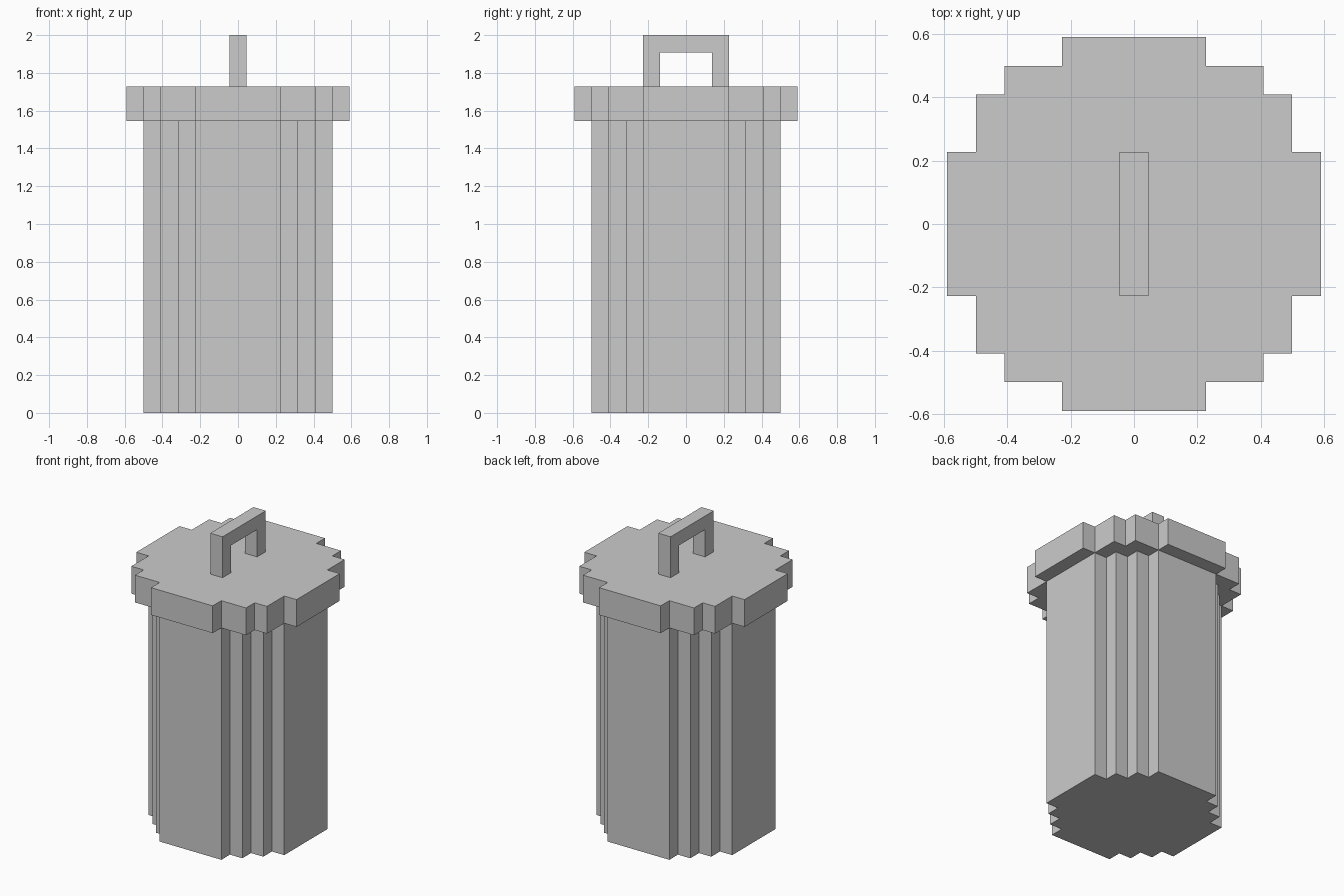
import bpy, bmesh
from mathutils import Vector

if "Cube" in bpy.data.objects:
    bpy.data.objects.remove(bpy.data.objects["Cube"])

U = 2 / 22  # one block of the stepped grid


def extrude_profile(name, points, depth):
    """Extrude a closed planar outline (in block units) along a vector."""
    bm = bmesh.new()
    face = bm.faces.new([bm.verts.new(Vector(p) * U) for p in points])
    res = bmesh.ops.extrude_face_region(bm, geom=[face], use_keep_orig=True)
    moved = [g for g in res["geom"] if isinstance(g, bmesh.types.BMVert)]
    bmesh.ops.translate(bm, verts=moved, vec=Vector(depth) * U)
    bmesh.ops.recalc_face_normals(bm, faces=bm.faces)
    mesh = bpy.data.meshes.new(name)
    bm.to_mesh(mesh)
    bm.free()
    obj = bpy.data.objects.new(name, mesh)
    bpy.context.collection.objects.link(obj)
    return obj


def stepped_disc(name, quarter, z0, z1):
    """Blocky round slab: one quarter outline turned four times."""
    outline = []
    for _ in range(4):
        outline += [(x, y, z0) for x, y in quarter]
        quarter = [(-y, x) for x, y in quarter]
    return extrude_profile(name, outline, (0, 0, z1 - z0))


# Bin body
stepped_disc("bin_body", [(5.5, 2.5), (4.5, 2.5), (4.5, 3.5), (3.5, 3.5),
                          (3.5, 4.5), (2.5, 4.5), (2.5, 5.5), (-2.5, 5.5)][:-1], 0, 17)

# Overhanging lid
stepped_disc("lid", [(6.5, 2.5), (5.5, 2.5), (5.5, 4.5), (4.5, 4.5),
                     (4.5, 5.5), (2.5, 5.5), (2.5, 6.5)], 17, 19)

# Arched lid handle
half = [(2.5, 22), (2.5, 19), (1.5, 19), (1.5, 21)]
arch = half + [(-y, z) for y, z in reversed(half)]
extrude_profile("lid_handle", [(-0.5, y, z) for y, z in arch], (1, 0, 0))
